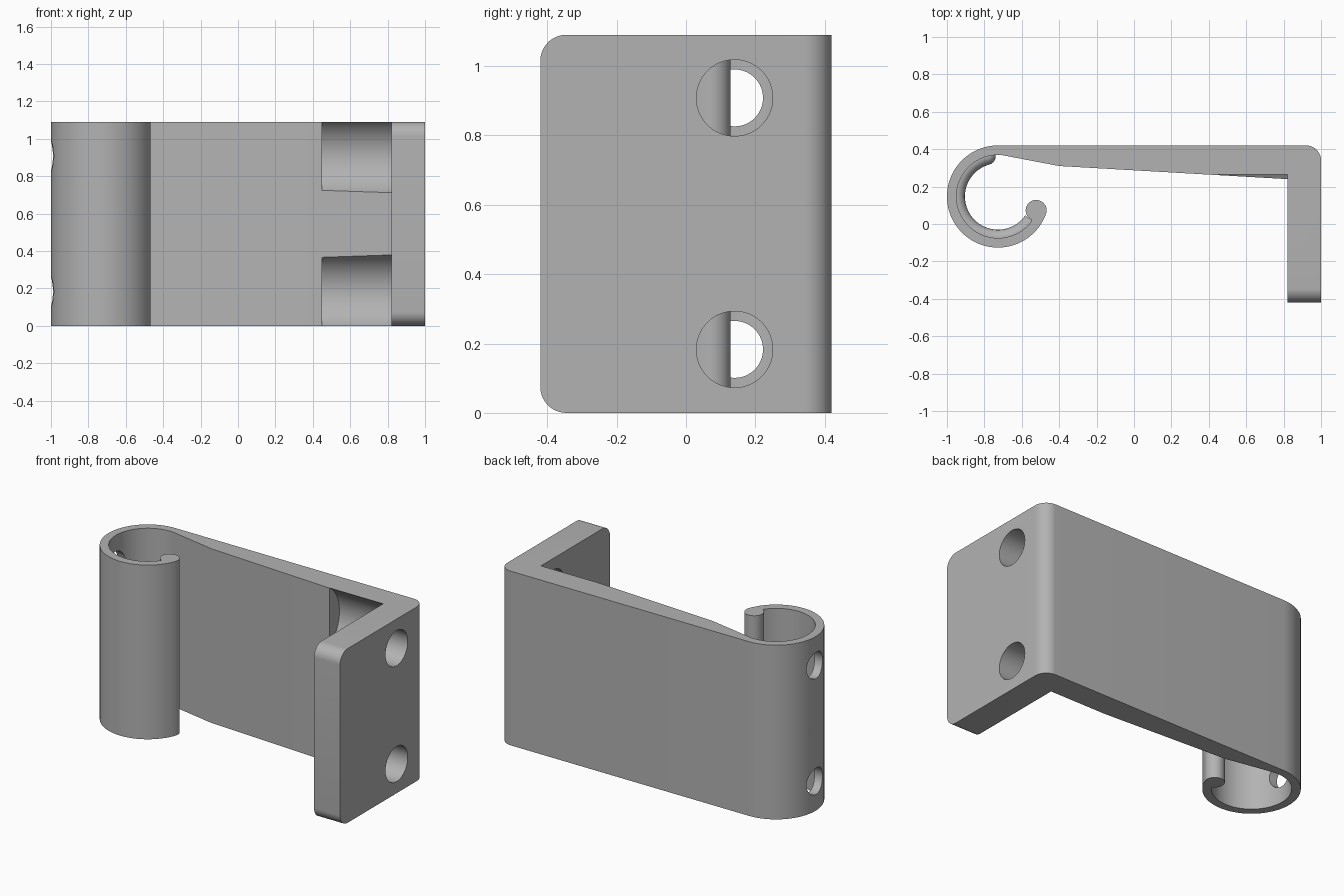
import bpy, bmesh
from math import sin, cos, pi, radians
from mathutils import Matrix, Vector

cube = bpy.data.objects.get("Cube")
if cube:
    bpy.data.objects.remove(cube, do_unlink=True)

HEIGHT = 1.09
HOOK = (-0.727, 0.147)      # centre of the hook
R_OUT, R_IN = 0.273, 0.222
HOLE_Y = 0.14
HOLE_Z = (0.183, 0.908)

grey = bpy.data.materials.new("satin grey")
grey.use_nodes = True
colour = (0.45, 0.45, 0.45, 1)
grey.diffuse_color = colour
grey.node_tree.nodes["Principled BSDF"].inputs["Base Color"].default_value = colour


def arc(centre, r, a0, a1, n):
    """Points on an arc, angles in degrees."""
    angles = [radians(a0 + (a1 - a0) * i / n) for i in range(n + 1)]
    return [(centre[0] + r * cos(a), centre[1] + r * sin(a)) for a in angles]


def make_object(name, bm):
    bmesh.ops.recalc_face_normals(bm, faces=bm.faces)
    mesh = bpy.data.meshes.new(name)
    bm.to_mesh(mesh)
    bm.free()
    mesh.materials.append(grey)
    obj = bpy.data.objects.new(name, mesh)
    bpy.context.collection.objects.link(obj)
    return obj


def activate(obj):
    bpy.ops.object.select_all(action='DESELECT')
    obj.select_set(True)
    bpy.context.view_layer.objects.active = obj


def bore(target, r, x0, x1, z):
    """Cut a round hole along x."""
    bm = bmesh.new()
    place = Matrix.Translation(((x0 + x1) / 2, HOLE_Y, z)) @ Matrix.Rotation(pi / 2, 4, 'Y')
    bmesh.ops.create_cone(bm, cap_ends=True, segments=64, radius1=r, radius2=r,
                          depth=x1 - x0, matrix=place)
    cutter = make_object("bore_cutter", bm)
    cutter.hide_render = True
    mod = target.modifiers.new("bore", 'BOOLEAN')
    mod.operation, mod.solver, mod.object = 'DIFFERENCE', 'EXACT', cutter
    activate(target)
    bpy.ops.object.modifier_apply(modifier=mod.name)
    bpy.data.objects.remove(cutter, do_unlink=True)


# Bracket: hook, bead at the hook tip, tapering arm and mounting plate in one profile
bead_angle, bead_r = -20, 0.056
bead_d = R_OUT - bead_r
bead = (HOOK[0] + bead_d * cos(radians(bead_angle)),
        HOOK[1] + bead_d * sin(radians(bead_angle)))
profile = arc(HOOK, R_OUT, 90, 360 + bead_angle, 72)
profile += arc(bead, bead_r, bead_angle, 245, 32)[1:]
profile += arc(HOOK, R_IN, -36, 88, 1)[:1]
profile += arc(HOOK, R_IN, 360 - 39, 84, 64)
profile += [(-0.4, 0.31), (0.82, 0.24), (0.82, -0.42), (1, -0.42)]
profile += arc((0.92, 0.34), 0.08, 0, 90, 12)

bm = bmesh.new()
base = bm.faces.new([bm.verts.new((x, y, 0)) for x, y in profile])
top = bmesh.ops.extrude_face_region(bm, geom=[base])["geom"]
bmesh.ops.translate(bm, vec=Vector((0, 0, HEIGHT)),
                    verts=[v for v in top if isinstance(v, bmesh.types.BMVert)])

# Rounded free corners of the mounting plate
corners = [e for e in bm.edges
           if all(v.co.y < -0.41 for v in e.verts)
           and abs(e.verts[0].co.z - e.verts[1].co.z) < 0.01]
bmesh.ops.bevel(bm, geom=corners, offset=0.075, segments=10, profile=0.5, affect='EDGES')
bracket = make_object("bracket", bm)

# Screw holes, screw-head pockets in the arm and access holes in the hook
for z in HOLE_Z:
    bore(bracket, 0.11, 0.7, 1.1, z)
    bore(bracket, 0.22, 0.45, 0.82, z)
    bore(bracket, 0.082, -1.1, -0.8, z)
activate(bracket)
bpy.ops.object.shade_smooth_by_angle(angle=radians(25))

# Rounded stop rib inside the hook, halfway up
path = arc(HOOK, R_IN, 105, 325, 64)
curve = bpy.data.curves.new("stop_rib", 'CURVE')
curve.dimensions = '3D'
curve.bevel_depth = 0.045
curve.bevel_resolution = 6
curve.use_fill_caps = True
spline = curve.splines.new('POLY')
spline.points.add(len(path) - 1)
for point, (x, y) in zip(spline.points, path):
    point.co = (x, y, HEIGHT / 2, 1)
curve.materials.append(grey)
rib = bpy.data.objects.new("stop_rib", curve)
bpy.context.collection.objects.link(rib)
activate(rib)
bpy.ops.object.convert(target='MESH')
bpy.ops.object.shade_smooth_by_angle(angle=radians(40))

# Domed end of the rib
bm = bmesh.new()
bmesh.ops.create_uvsphere(bm, u_segments=24, v_segments=16, radius=0.045,
                          matrix=Matrix.Translation((*path[0], HEIGHT / 2)))
dome = make_object("stop_rib_end", bm)
activate(dome)
bpy.ops.object.shade_smooth_by_angle(angle=radians(40))
